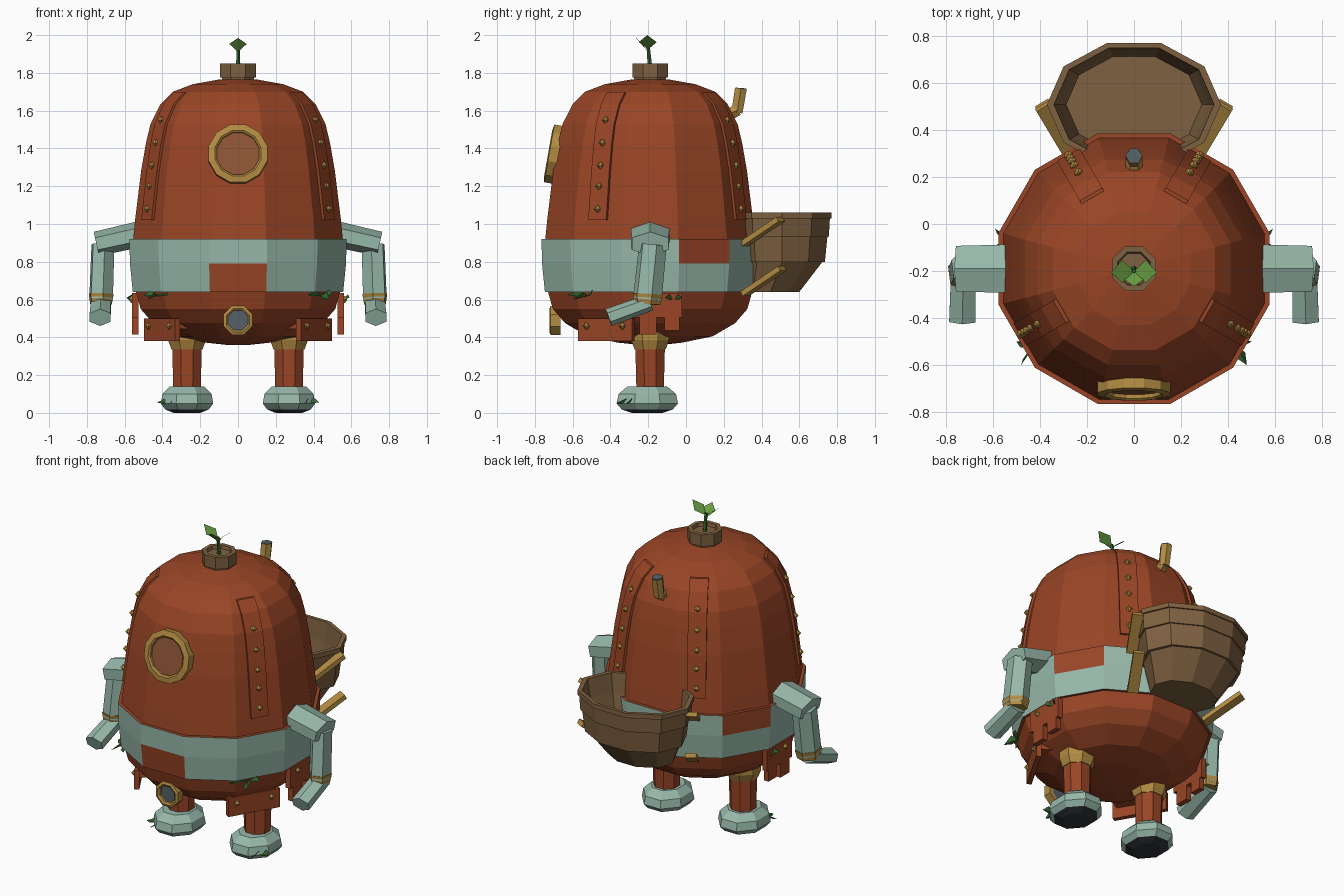
import bpy, bmesh, math
from mathutils import Vector, Matrix

if "Cube" in bpy.data.objects:
    bpy.data.objects.remove(bpy.data.objects["Cube"])

CY = -0.19  # body axis in y


def material(name, rgb):
    m = bpy.data.materials.new(name)
    m.diffuse_color = (*rgb, 1)
    m.use_nodes = True
    m.node_tree.nodes["Principled BSDF"].inputs["Base Color"].default_value = m.diffuse_color
    return m


RUST = material("rust", (0.32, 0.06, 0.019))
TEAL = material("pale_teal", (0.31, 0.48, 0.40))
WOOD = material("wood", (0.21, 0.12, 0.052))
GOLD = material("brass", (0.45, 0.26, 0.055))
GLASS = material("amber_glass", (0.27, 0.09, 0.035))
STEEL = material("blue_grey", (0.09, 0.12, 0.14))
DARK = material("dark_sole", (0.03, 0.036, 0.045))
LEAF = material("leaf_green", (0.15, 0.36, 0.06))
MOSS = material("dark_green", (0.035, 0.14, 0.03))


def make(name, verts, faces, mats):
    me = bpy.data.meshes.new(name)
    me.from_pydata([tuple(v) for v in verts], [], faces)
    bm = bmesh.new()
    bm.from_mesh(me)
    bmesh.ops.recalc_face_normals(bm, faces=bm.faces)
    bm.to_mesh(me)
    bm.free()
    for m in mats if isinstance(mats, tuple) else (mats,):
        me.materials.append(m)
    ob = bpy.data.objects.new(name, me)
    bpy.context.collection.objects.link(ob)
    return ob


def loft(name, loops, mats, closed=False, matrix=Matrix()):
    """Bridge loops of equal size; cap both ends or close into a ring."""
    n, k = len(loops[0]), len(loops)
    verts = [matrix @ Vector(p) for lp in loops for p in lp]
    faces = []
    for i in range(k if closed else k - 1):
        a, b = i * n, (i + 1) % k * n
        faces += [(a + j, a + (j + 1) % n, b + (j + 1) % n, b + j) for j in range(n)]
    if not closed:
        faces += [tuple(range(n)), tuple(range((k - 1) * n, k * n))]
    return make(name, verts, faces, mats)


def ngon(n, rx, ry, z, phase=0.0):
    return [(rx * math.cos(phase + 2 * math.pi * j / n),
             ry * math.sin(phase + 2 * math.pi * j / n), z) for j in range(n)]


def lathe(name, profile, n, mats, at=(0, 0, 0), closed=False, sy=1.0, matrix=None):
    """Profile holds (distance to flat side, height) pairs."""
    c = math.cos(math.pi / n)
    loops = [ngon(n, r / c, r / c * sy, z, math.pi / n) for r, z in profile]
    return loft(name, loops, mats, closed, matrix or Matrix.Translation(at))


def tube(name, p, q, r1, r2, n, mats, flat=1.0, phase=0.0):
    p, q = Vector(p), Vector(q)
    rot = (q - p).to_track_quat('Z', 'Y').to_matrix().to_4x4()
    loops = [ngon(n, r1, r1 * flat, 0, phase), ngon(n, r2, r2 * flat, (q - p).length, phase)]
    return loft(name, loops, mats, matrix=Matrix.Translation(p) @ rot)


def around(deg):
    """Frame on the body axis with local x pointing outward."""
    return Matrix.Translation((0, CY, 0)) @ Matrix.Rotation(math.radians(deg), 4, 'Z')


def box(name, matrix, size, mat):
    x, y, z = (s / 2 for s in size)
    loops = [[(-x, -y, h), (x, -y, h), (x, y, h), (-x, y, h)] for h in (-z, z)]
    return loft(name, loops, mat, matrix=matrix)


def rivet(p):
    ob = lathe("rivet", [(0.004, -0.018), (0.017, 0), (0.004, 0.018)], 6, GOLD, p)
    return ob


def leaf(name, base, tip, side, mat, sag=0.012):
    b, t, s = Vector(base), Vector(tip), Vector(side)
    m = b.lerp(t, 0.5) + Vector((0, 0, sag))
    return make(name, [b, m - s, t, m + s], [(0, 1, 2), (0, 2, 3)], mat)


# Body shell with belt
upper = [(0.555, 0.92), (0.545, 1.02), (0.513, 1.28), (0.487, 1.43), (0.463, 1.53),
         (0.41, 1.635), (0.345, 1.70), (0.24, 1.74), (0.10, 1.765)]
body_profile = [(0.06, 0.36), (0.17, 0.372), (0.33, 0.405), (0.45, 0.475), (0.515, 0.55), (0.54, 0.64),
                (0.557, 0.64), (0.572, 0.79), (0.575, 0.92)] + upper
body = lathe("body", body_profile, 12, (RUST, TEAL), (0, CY, 0))
for f in body.data.polygons:
    c, ang = f.center, math.degrees(math.atan2(f.center.y - CY, f.center.x))
    if 0.65 < c.z < 0.915:
        low = c.z < 0.79
        bare = (low and abs(ang + 90) < 10) or (not low and min(abs(ang - 30), abs(ang - 150)) < 10)
        f.material_index = 0 if bare else 1


def hull_radius(z):
    for (r0, z0), (r1, z1) in zip(upper, upper[1:]):
        if z0 <= z <= z1:
            return r0 + (r1 - r0) * (z - z0) / (z1 - z0)


# Riveted straps running up the shell
for deg in (-30, 210, 60, 120):
    fr = around(deg)
    loops = []
    for z in [1.02, 1.28, 1.43, 1.53, 1.635, 1.695]:
        r = hull_radius(z)
        loops.append([(r - 0.03, -0.055, z), (r + 0.015, -0.055, z),
                      (r + 0.015, 0.055, z), (r - 0.03, 0.055, z)])
    loft("shell_strap", loops, RUST, matrix=fr)
    for z in (1.08, 1.20, 1.31, 1.43, 1.55):
        rivet(fr @ Vector((hull_radius(z) + 0.018, 0, z)))

# Front porthole and lower lamp
for name, z, y, tilt, r0, r1, n, pane in (("porthole", 1.37, -0.702, 80, 0.112, 0.155, 12, GLASS),
                                          ("lamp", 0.49, -0.695, 90, 0.052, 0.077, 8, STEEL)):
    M = Matrix.Translation((0, y, z)) @ Matrix.Rotation(math.radians(tilt), 4, 'X')
    lathe(name + "_ring", [(r0, -0.03), (r1, -0.03), (r1, 0.022), (r0 + 0.01, 0.028), (r0, 0.02)],
          n, GOLD, closed=True, matrix=M)
    lathe(name + "_pane", [(r0 + 0.005, -0.03), (r0 + 0.005, 0.004)], n, pane, matrix=M)

for s in (-1, 1):
    # Hip plates
    deg = -30 if s > 0 else 210
    fr = around(deg)
    box("front_hip_plate", fr @ Matrix.Translation((0.465, 0, 0.44)), (0.03, 0.33, 0.12), RUST)
    box("front_hip_bracket", fr @ Matrix.Translation((0.42, 0, 0.47)), (0.08, 0.28, 0.05), RUST)
    for y in (-0.11, 0.11):
        rivet(fr @ Vector((0.483, y, 0.46)))
    for y, z0, w in ((-0.145, 0.565, 0.25), (-0.20, 0.525, 0.09), (-0.075, 0.535, 0.08)):
        h = 2 * (0.635 - z0) if w < 0.2 else 0.13
        box("side_hip_plate", Matrix.Translation((s * 0.543, y, 0.635 - h / 2)),
            (0.034, w, h), RUST)
    rivet((s * 0.562, -0.2, 0.60))

    # Moss leaves under the belt
    for tip in ((0.37, -0.63, 0.625), (0.50, -0.50, 0.625), (0.48, -0.60, 0.60)):
        leaf("belt_leaf", (s * 0.435, -0.52, 0.62), (s * tip[0], tip[1], tip[2]),
             (0.015, 0.015, 0.018), MOSS)
    for y in (-0.11, -0.02):
        leaf("side_leaf", (s * 0.55, -0.065, 0.595), (s * 0.59, y, 0.61), (0.012, 0, 0.014), MOSS)

    # Legs and feet
    x = s * 0.27
    lathe("leg", [(0.072, 0.10), (0.08, 0.42)], 8, RUST, (x, CY, 0))
    lathe("leg_collar", [(0.082, 0.335), (0.10, 0.385), (0.10, 0.43)], 8, GOLD, (x, CY, 0))
    foot = lathe("foot", [(0.07, 0), (0.115, 0.018), (0.139, 0.05), (0.13, 0.10), (0.09, 0.14)],
                 8, (TEAL, DARK), (x, -0.205, 0), sy=1.17)
    for f in foot.data.polygons:
        f.material_index = 1 if f.center.z < 0.02 else 0
    for tip in ((0.43, -0.31, 0.055), (0.36, -0.37, 0.05)):
        leaf("foot_leaf", (s * 0.35, -0.29, 0.05), (s * tip[0], tip[1], tip[2]),
             (0.015, 0.015, 0.014), MOSS)

    # Arms
    tube("upper_arm", (s * 0.48, CY, 0.955), (s * 0.75, CY, 0.895), 0.12, 0.112, 6, TEAL, 0.58, math.pi / 2)
    tube("forearm", (s * 0.715, -0.175, 0.89), (s * 0.725, -0.205, 0.60), 0.064, 0.066, 6, TEAL, 1.2)
    tube("wrist_cuff", (s * 0.724, -0.202, 0.63), (s * 0.725, -0.205, 0.575), 0.07, 0.06, 6, GOLD, 1.2)
    tube("hand", (s * 0.725, -0.19, 0.585), (s * 0.73, -0.41, 0.505), 0.06, 0.064, 6, TEAL, 0.75, math.pi / 2)

    # Basket braces
    for z, y in ((0.96, 0.40), (0.70, 0.41)):
        a, b = Vector((s * 0.27, y - 0.1, z - 0.07)), Vector((s * 0.39, y + 0.1, z + 0.065))
        d = (b - a).normalized()
        side = d.cross(Vector((0, 0, 1))).normalized()
        up = side.cross(d)
        R = Matrix((d, side, up)).transposed().to_4x4()
        box("basket_brace", Matrix.Translation((a + b) / 2) @ R, ((b - a).length, 0.065, 0.028), GOLD)

# Tiered basket on the back
tiers = [(0.58, 0.64), (0.82, 0.80), (0.87, 0.80), (0.92, 0.935), (0.95, 0.935), (0.97, 1.03),
         (1.0, 1.03), (1.0, 1.06), (0.92, 1.06), (0.87, 0.94), (0.78, 0.81)]
loft("basket", [[(x, y - 0.06 * max(0, 0.8 - z) / 0.16, z) for x, y, z in ngon(10, 0.37 * k, 0.275 * k, z)]
                for k, z in tiers], WOOD, matrix=Matrix.Translation((0, 0.508, 0)))

# Exhaust pipe
tube("pipe_elbow", (0, 0.18, 1.555), (0, 0.275, 1.605), 0.036, 0.036, 6, GOLD)
tube("pipe_stack", (0, 0.27, 1.59), (0, 0.29, 1.715), 0.034, 0.036, 6, GOLD)
tube("pipe_opening", (0, 0.289, 1.70), (0, 0.2905, 1.72), 0.034, 0.034, 6, STEEL)

# Pot and sprout
lathe("pot", [(0.085, 1.74), (0.085, 1.775), (0.094, 1.775), (0.094, 1.85), (0.07, 1.85), (0.065, 1.83)],
      8, WOOD, (0, CY, 0))
tube("stem", (0, CY, 1.82), (0, -0.20, 1.94), 0.013, 0.009, 5, MOSS)
for s in (-1, 1):
    leaf("sprout_leaf", (0, -0.20, 1.925), (s * 0.098, -0.205, 2.0), (0, 0.048, 0), LEAF, 0.0)
leaf("front_sprout_leaf", (0, -0.20, 1.91), (0, -0.265, 1.985), (0.046, 0, 0), LEAF, 0.006)
